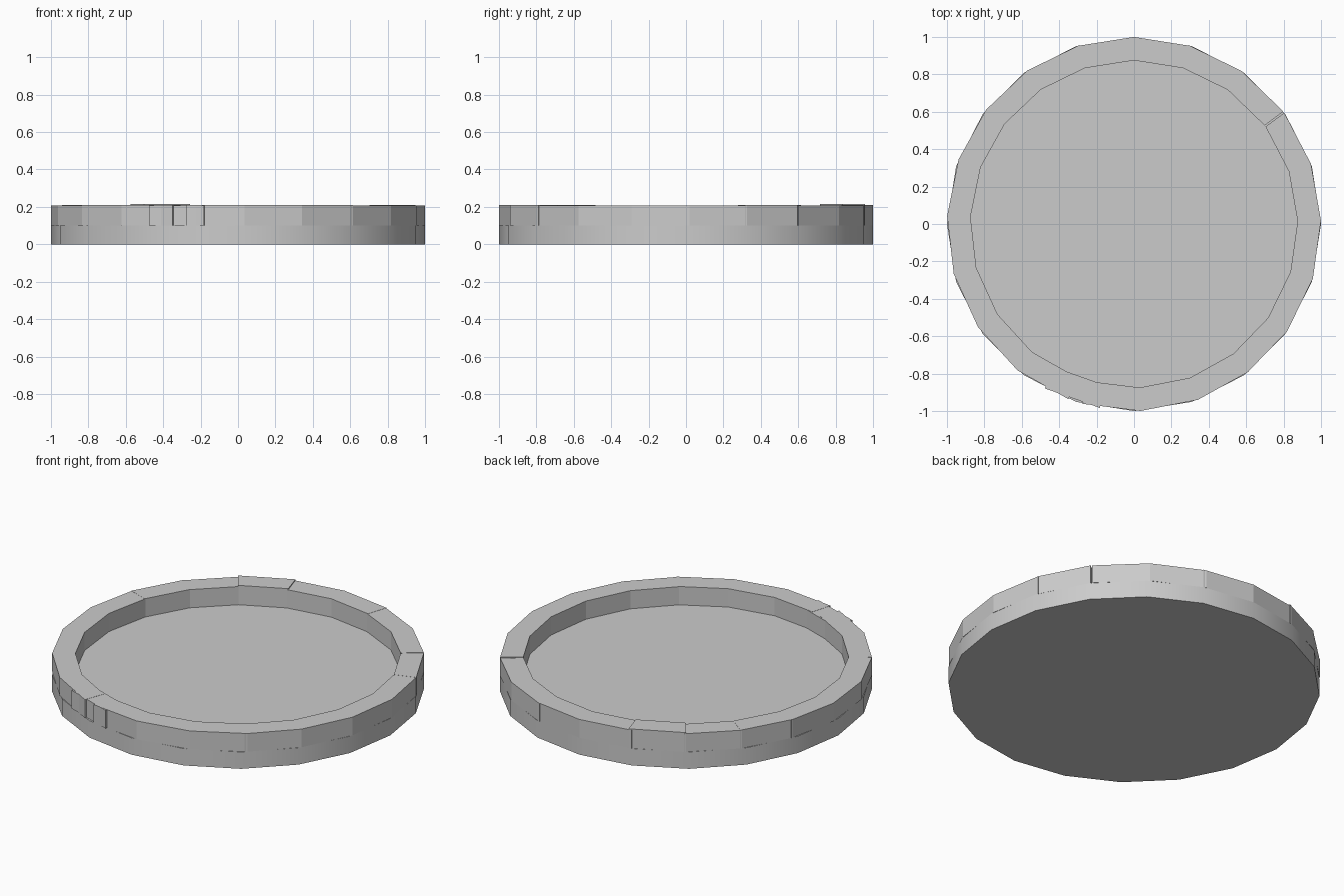
import bpy, bmesh
from math import radians, cos, sin

if "Cube" in bpy.data.objects:
    bpy.data.objects.remove(bpy.data.objects["Cube"])

FLOOR, TOP = 0.10, 0.208
OUTER, INNER, STEP = 1.0, 0.875, 18


def finish(name, bm):
    bmesh.ops.recalc_face_normals(bm, faces=bm.faces)
    mesh = bpy.data.meshes.new(name)
    bm.to_mesh(mesh)
    bm.free()
    obj = bpy.data.objects.new(name, mesh)
    bpy.context.collection.objects.link(obj)
    return obj


def polar(r, deg, z):
    return (r * cos(radians(deg)), r * sin(radians(deg)), z)


def curb_run(name, start, count, top):
    """Run of straight curb stones, each spanning one side of a 20-gon."""
    bm = bmesh.new()
    rings = []
    for i in range(count + 1):
        a = start + i * STEP
        rings.append([bm.verts.new(polar(r, a, z)) for r, z in
                      ((INNER, FLOOR), (OUTER, FLOOR), (OUTER, top), (INNER, top))])
    for a, b in zip(rings, rings[1:]):
        for k in range(4):
            n = (k + 1) % 4
            bm.faces.new((a[k], a[n], b[n], b[k]))
    bm.faces.new(rings[0])
    bm.faces.new(rings[-1])
    return finish(name, bm)


# Base slab: 20-sided disc with smooth side
bm = bmesh.new()
low = [bm.verts.new(polar(OUTER, i * STEP, 0)) for i in range(20)]
high = [bm.verts.new(polar(OUTER, i * STEP, FLOOR)) for i in range(20)]
bm.faces.new(low)
bm.faces.new(high)
for i in range(20):
    j = (i + 1) % 20
    bm.faces.new((low[i], low[j], high[j], high[i])).smooth = True
base = finish("base_slab", bm)
bpy.context.view_layer.objects.active = base
base.select_set(True)
bpy.ops.object.shade_smooth_by_angle(angle=radians(30))

# Rim stones: slightly misaligned runs (start angle, stone count, lift)
runs = [
    (-53, 4, 0), (18.5, 1, 0.001), (37, 2, 0), (72, 2, 0.001),
    (107, 1, 0.007), (124.5, 1, 0), (142, 1, 0.001), (159.5, 3, 0),
    (213.5, 2, 0.001), (241.5, 1, 0), (254, 3, 0.001),
]
for n, (start, count, lift) in enumerate(runs, 1):
    curb_run(f"rim_stones_{n}", start, count, TOP + lift)
